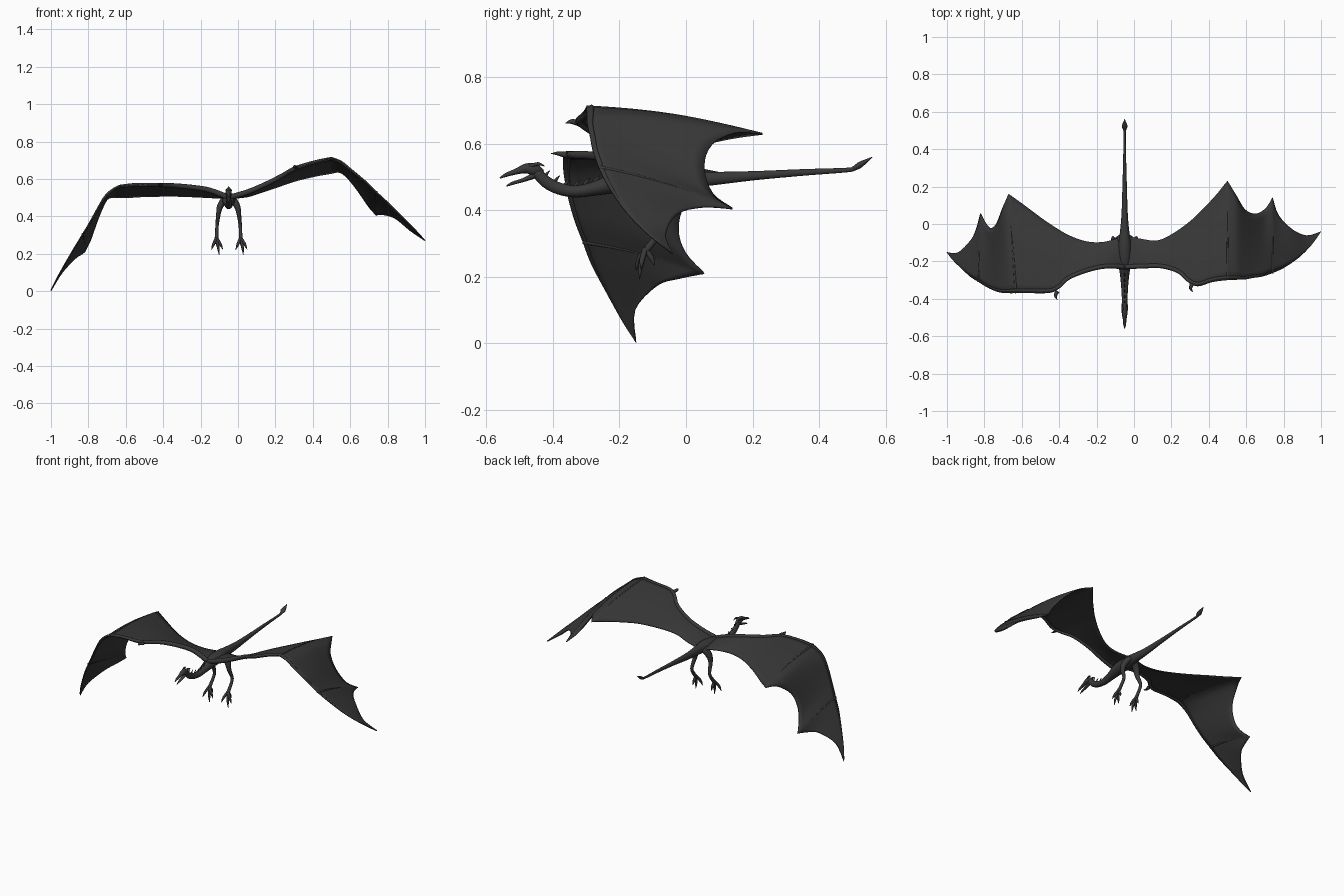
import bpy, bmesh, math
from mathutils import Vector

CX = -0.05  # body centre line
hide = bpy.data.materials.new("charcoal_hide")
hide.diffuse_color = (0.04, 0.04, 0.04, 1)


def smooth(pts, n=4):
    """Catmull-Rom resampling of tuples of any length."""
    p = [pts[0]] + list(pts) + [pts[-1]]
    out = []
    for i in range(1, len(p) - 2):
        for k in range(n):
            t = k / n
            out.append(tuple(
                0.5 * (2 * b + (c - a) * t + (2 * a - 5 * b + 4 * c - d) * t * t
                       + (3 * b - a - 3 * c + d) * t ** 3)
                for a, b, c, d in zip(p[i - 1], p[i], p[i + 1], p[i + 2])))
    out.append(tuple(pts[-1]))
    return out


def finish(name, bm):
    bmesh.ops.recalc_face_normals(bm, faces=bm.faces[:])
    me = bpy.data.meshes.new(name)
    bm.to_mesh(me)
    bm.free()
    me.materials.append(hide)
    for f in me.polygons:
        f.use_smooth = True
    ob = bpy.data.objects.new(name, me)
    bpy.context.collection.objects.link(ob)
    return ob


def tube(name, pts, ref=(0, 0, 1), sides=12, n=4):
    """Tapered tube through (x, y, z, side radius, up radius)."""
    pts = smooth(pts, n)
    bm = bmesh.new()
    rings = []
    for i, p in enumerate(pts):
        a, b = pts[max(i - 1, 0)], pts[min(i + 1, len(pts) - 1)]
        t = (Vector(b[:3]) - Vector(a[:3])).normalized()
        s = t.cross(Vector(ref)).normalized()
        u = s.cross(t)
        ring = []
        for k in range(sides):
            ang = 2 * math.pi * k / sides
            ring.append(bm.verts.new(Vector(p[:3]) + s * math.cos(ang) * max(p[3], 0.0008)
                                     + u * math.sin(ang) * max(p[4], 0.0008)))
        rings.append(ring)
    for r, q in zip(rings, rings[1:]):
        for k in range(sides):
            j = (k + 1) % sides
            bm.faces.new((r[k], r[j], q[j], q[k]))
    bm.faces.new(rings[0])
    bm.faces.new(rings[-1])
    return finish(name, bm)


def wing(side, segments, thumb):
    """Each station: leading-edge xyz, trailing-edge xyz; segments break at finger tips."""
    rows, tips = [], []
    for seg in segments:
        start = [rows[-1]] if rows else []
        s = smooth(start + seg)
        rows += s[1:] if start else s
        tips.append(rows[-1])
    m = 10

    def point(r, v):
        a, b = Vector(r[:3]), Vector(r[3:])
        p = a.lerp(b, v)
        p.z += 0.03 * (b - a).length * math.sin(math.pi * v)
        return p

    bm = bmesh.new()
    grid = [[bm.verts.new(point(r, j / m)) for j in range(m + 1)] for r in rows]
    for r, q in zip(grid, grid[1:]):
        for j in range(m):
            bm.faces.new((r[j], r[j + 1], q[j + 1], q[j]))
    bmesh.ops.remove_doubles(bm, verts=bm.verts[:], dist=0.0001)
    ob = finish(side + "_wing_membrane", bm)
    mod = ob.modifiers.new("thickness", "SOLIDIFY")
    mod.thickness = 0.006
    mod.offset = 0
    # arm bone along the leading edge, slightly inset
    arm = []
    for i, r in enumerate(rows):
        rad = 0.014 * (1 - i / (len(rows) - 1)) + 0.001
        p = point(r, 0.03)
        arm.append((*p, rad, rad * 0.9))
    tube(side + "_wing_arm", arm, (0, 1, 0), 10, 1)
    # finger bones running to the trailing tips
    for k, r in enumerate(tips[:2]):
        tube(f"{side}_wing_finger_{k + 1}",
             [(*point(r, v), 0.007 - 0.005 * v, 0.006 - 0.004 * v)
              for v in (0, 0.25, 0.5, 0.75, 1)], (0, 0, 1), 8)
    tube(side + "_thumb_claw", thumb, (0, 0, 1), 8)


# wings (the pose differs on the two sides)
wing("right", [
    [(-.05, -.235, .50, -.05, -.06, .495), (.05, -.23, .53, .05, -.082, .505),
     (.15, -.23, .573, .13, -.088, .53), (.24, -.26, .62, .22, -.045, .56),
     (.29, -.31, .65, .31, .022, .59), (.34, -.333, .67, .37, .08, .605),
     (.42, -.31, .693, .44, .155, .62), (.50, -.30, .71, .50, .23, .63)],
    [(.55, -.298, .69, .545, .155, .635), (.59, -.297, .66, .59, .08, .60),
     (.64, -.288, .62, .645, .055, .53), (.69, -.28, .58, .70, .08, .45),
     (.74, -.263, .53, .74, .14, .405)],
    [(.80, -.235, .475, .77, .05, .41), (.88, -.18, .395, .84, -.025, .39),
     (.95, -.11, .325, .92, -.062, .325), (1, -.04, .27, 1, -.04, .27)],
], [(.31, -.32, .662, .012, .010), (.303, -.345, .667, .008, .007), (.315, -.362, .662, .001, .001)])
wing("left", [
    [(-.05, -.235, .50, -.05, -.06, .495), (-.15, -.23, .54, -.15, -.095, .50),
     (-.25, -.252, .557, -.25, -.095, .505), (-.35, -.295, .566, -.35, -.06, .508),
     (-.40, -.345, .568, -.45, .0, .507), (-.45, -.368, .569, -.52, .05, .505),
     (-.55, -.37, .569, -.60, .11, .50), (-.63, -.37, .56, -.67, .16, .50)],
    [(-.67, -.37, .54, -.70, .09, .49), (-.71, -.367, .505, -.735, .0, .42),
     (-.75, -.355, .44, -.765, -.022, .34), (-.79, -.335, .37, -.79, .0, .27),
     (-.83, -.31, .305, -.82, .055, .21)],
    [(-.87, -.285, .24, -.84, -.02, .195), (-.92, -.24, .155, -.87, -.085, .175),
     (-.97, -.19, .065, -.94, -.153, .10), (-1, -.15, .003, -1, -.15, .003)],
], [(-.41, -.36, .567, .012, .010), (-.42, -.385, .571, .008, .006), (-.41, -.405, .571, .001, .001)])


def spine(name, pts):
    return tube(name, [(CX, *p) for p in pts], (0, 0, 1), 16)


# neck, torso and tail with its spade tip
spine("body_and_tail", [
    (-.45, .515, .014, .016), (-.42, .485, .014, .018), (-.38, .465, .016, .018),
    (-.33, .457, .019, .018), (-.27, .467, .025, .022), (-.20, .485, .035, .032),
    (-.12, .493, .036, .034), (-.05, .494, .026, .028), (.05, .494, .017, .022),
    (.20, .504, .012, .014), (.35, .514, .008, .010), (.48, .521, .006, .007),
    (.505, .526, .009, .007), (.525, .538, .015, .009), (.56, .56, .001, .001)])

# head
spine("skull", [(-.43, .512, .006, .008), (-.455, .522, .016, .019), (-.48, .526, .015, .015),
                (-.51, .517, .010, .009), (-.54, .507, .007, .006), (-.56, .497, .001, .002)])
spine("lower_jaw", [(-.45, .507, .011, .010), (-.49, .491, .009, .006),
                    (-.52, .482, .006, .005), (-.54, .473, .001, .002)])
for s in (-1, 1):
    tube("horn_right" if s > 0 else "horn_left",
         [(CX + s * .009, -.47, .532, .006, .006), (CX + s * .013, -.445, .54, .005, .005),
          (CX + s * .015, -.425, .533, .001, .001)], sides=8)

# spikes along the neck and back
for i, (y, z) in enumerate([(-.425, .50), (-.395, .485), (-.365, .474), (-.335, .47),
                            (-.305, .477), (-.275, .485)]):
    tube(f"neck_spike_{i + 1}", [(CX, y, z, .004, .007), (CX, y + .008, z + .012, .003, .004),
                                 (CX, y + .016, z + .02, .001, .001)], (0, 1, 0), 6)

# legs with clawed feet
for s, side in ((-1, "left"), (1, "right")):
    tube(side + "_leg", [(CX + s * .018, -.08, .495, .020, .026), (CX + s * .045, -.095, .455, .017, .022),
                         (CX + s * .055, -.095, .41, .012, .014), (CX + s * .062, -.075, .35, .009, .010),
                         (CX + s * .064, -.10, .305, .009, .010), (CX + s * .065, -.125, .275, .011, .011)],
         (0, 1, 0))
    fx = CX + s * .065
    for k, (dx, dy, dz) in enumerate([(-.027, -.025, -.055), (.014, -.015, -.082),
                                      (.034, -.01, -.052), (.004, .03, -.04)]):
        tube(f"{side}_toe_{k + 1}",
             [(fx, -.122, .285, .008, .008),
              (fx + dx * .6, -.125 + dy * .7, .275 + dz * .45, .0075, .008),
              (fx + dx, -.125 + dy, .275 + dz, .001, .001)], (0, 1, 0), 8)
